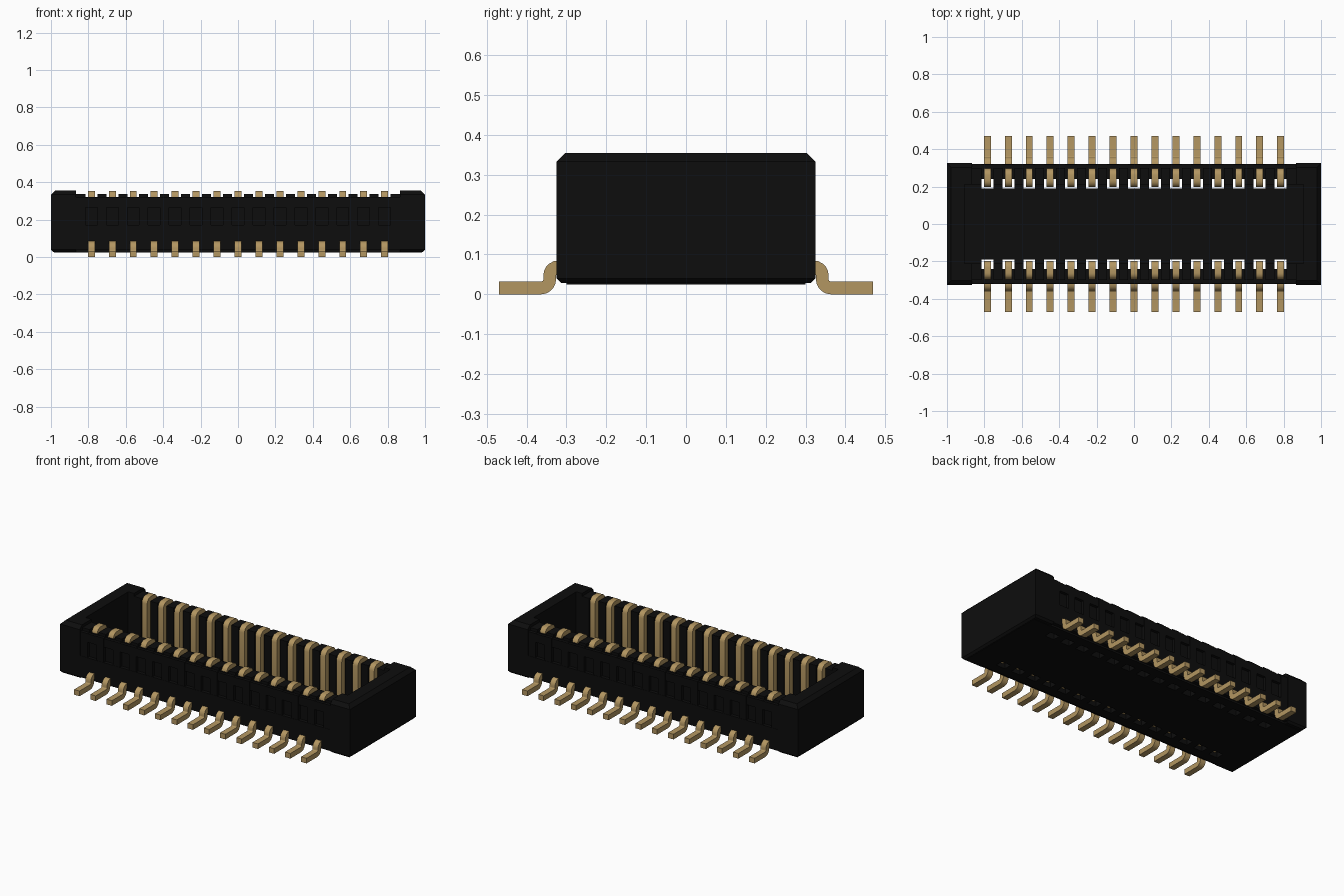
import bpy, bmesh, math
from mathutils import Vector, Matrix

if "Cube" in bpy.data.objects:
    bpy.data.objects.remove(bpy.data.objects["Cube"])

PINS, PITCH = 15, 0.112
PIN_X = [(i - (PINS - 1) / 2) * PITCH for i in range(PINS)]
SLOT = 0.064        # width of the slot around each contact
WALL_END = 0.87     # where the side walls meet the end caps


def material(name, rgb):
    m = bpy.data.materials.new(name)
    m.diffuse_color = (*rgb, 1)
    m.use_nodes = True
    m.node_tree.nodes["Principled BSDF"].inputs["Base Color"].default_value = m.diffuse_color
    return m


black = material("black plastic", (0.004, 0.004, 0.004))
gold = material("gold metal", (0.45, 0.305, 0.12))


def finish(bm, name, mat):
    bmesh.ops.recalc_face_normals(bm, faces=bm.faces)
    me = bpy.data.meshes.new(name)
    bm.to_mesh(me)
    bm.free()
    me.materials.append(mat)
    ob = bpy.data.objects.new(name, me)
    bpy.context.collection.objects.link(ob)
    return ob


def box(bm, x0, x1, y0, y1, z0, z1):
    m = Matrix.Translation(((x0 + x1) / 2, (y0 + y1) / 2, (z0 + z1) / 2))
    m = m @ Matrix.Diagonal((x1 - x0, y1 - y0, z1 - z0, 1))
    bmesh.ops.create_cube(bm, size=1, matrix=m)


def turn_half(bm):
    bmesh.ops.rotate(bm, verts=bm.verts, cent=(0, 0, 0),
                     matrix=Matrix.Rotation(math.pi, 3, 'Z'))


def fillet(points, radii, steps=5):
    """Round the inner corners of a path in the y-z plane."""
    pts = [Vector(p) for p in points]
    out = [pts[0]]
    for i in range(1, len(pts) - 1):
        p, r = pts[i], radii[i - 1]
        a, b = (pts[i - 1] - p).normalized(), (pts[i + 1] - p).normalized()
        s, e, c = p + a * r, p + b * r, p + (a + b) * r
        for k in range(steps + 1):
            t = k / steps * math.pi / 2
            out.append(c + (s - c) * math.cos(t) + (e - c) * math.sin(t))
    return out + [pts[-1]]


def strip(bm, path, x, width, thick):
    """Sweep a flat metal strip along a y-z path."""
    rings = []
    for i, p in enumerate(path):
        d = (path[min(i + 1, len(path) - 1)] - path[max(i - 1, 0)]).normalized()
        if i == 0 or i == len(path) - 1:
            d = Vector((round(d.x), round(d.y)))
        n = Vector((-d.y, d.x)) * thick / 2
        rings.append([bm.verts.new((x + sx * width / 2, *(p + n * sn)))
                      for sx, sn in ((-1, -1), (1, -1), (1, 1), (-1, 1))])
    for a, b in zip(rings, rings[1:]):
        for k in range(4):
            bm.faces.new((a[k], a[(k + 1) % 4], b[(k + 1) % 4], b[k]))
    bm.faces.new(rings[0])
    bm.faces.new(rings[-1])


# Cavity floor
bm = bmesh.new()
box(bm, -0.95, 0.95, -0.19, 0.19, 0.025, 0.10)
for s in (-1, 1):
    box(bm, min(s * 0.85, s * 0.985), max(s * 0.85, s * 0.985), -0.295, 0.295, 0.025, 0.10)
finish(bm, "floor", black)

# End caps: C-shaped in plan, chamfered on the outer top and corner edges
for s, side in ((1, "right"), (-1, "left")):
    bm = bmesh.new()
    plan = [(0.865, 0.325), (1, 0.325), (1, -0.325), (0.865, -0.325),
            (0.865, -0.21), (0.905, -0.21), (0.905, 0.21), (0.865, 0.21)]
    face = bm.faces.new([bm.verts.new((x, y, 0.028)) for x, y in plan])
    top = bmesh.ops.extrude_face_region(bm, geom=[face])["geom"]
    bmesh.ops.translate(bm, vec=(0, 0, 0.327),
                        verts=[v for v in top if isinstance(v, bmesh.types.BMVert)])
    bmesh.ops.recalc_face_normals(bm, faces=bm.faces)

    def outer(e):
        a, b = (v.co for v in e.verts)
        return (a.x > 0.99 and b.x > 0.99) or (abs(a.y) > 0.32 and abs(a.y - b.y) < 1e-4)
    tops = [e for e in bm.edges if all(v.co.z > 0.3 for v in e.verts) and outer(e)]
    bmesh.ops.bevel(bm, geom=tops, offset=0.022, segments=1, affect='EDGES')
    lows = [e for e in bm.edges if all(v.co.z < 0.03 and abs(v.co.y) > 0.32 for v in e.verts)]
    bmesh.ops.bevel(bm, geom=lows, offset=0.012, segments=1, affect='EDGES')
    if s < 0:
        turn_half(bm)
    finish(bm, side + "_end_cap", black)

# Side walls: rail with outside pockets, ribs between the contact slots
edges = [-WALL_END] + [x + d * SLOT / 2 for x in PIN_X for d in (-1, 1)] + [WALL_END]
for s, side in ((1, "back"), (-1, "front")):
    bm = bmesh.new()
    box(bm, -WALL_END, WALL_END, 0.24, 0.30, 0.025, 0.322)
    box(bm, -WALL_END, WALL_END, 0.29, 0.322, 0.037, 0.17)
    box(bm, -WALL_END, WALL_END, 0.29, 0.318, 0.265, 0.318)
    for x0, x1 in zip(edges[::2], edges[1::2]):
        box(bm, x0, x1, 0.21, 0.30, 0.03, 0.337)
        box(bm, x0, x1, 0.29, 0.320, 0.04, 0.320)
        box(bm, x0, x1, 0.18, 0.25, 0.025, 0.10)
    if s < 0:
        turn_half(bm)
    finish(bm, side + "_wall", black)

# Contacts: foot, step up into the body, riser along the wall, hook over the top
T = 0.032
path = fillet([(0.47, 0.016), (0.342, 0.016), (0.342, 0.069), (0.213, 0.069),
               (0.213, 0.338), (0.280, 0.338), (0.280, 0.29)],
              [0.022, 0.022, 0.02, 0.02, 0.018])
for s, side in ((1, "back"), (-1, "front")):
    bm = bmesh.new()
    for x in PIN_X:
        strip(bm, path, x, 0.037, T)
    if s < 0:
        turn_half(bm)
    ob = finish(bm, side + "_contacts", gold)
    bpy.context.view_layer.objects.active = ob
    ob.select_set(True)
    bpy.ops.object.shade_smooth_by_angle(angle=math.radians(35))
    ob.select_set(False)
